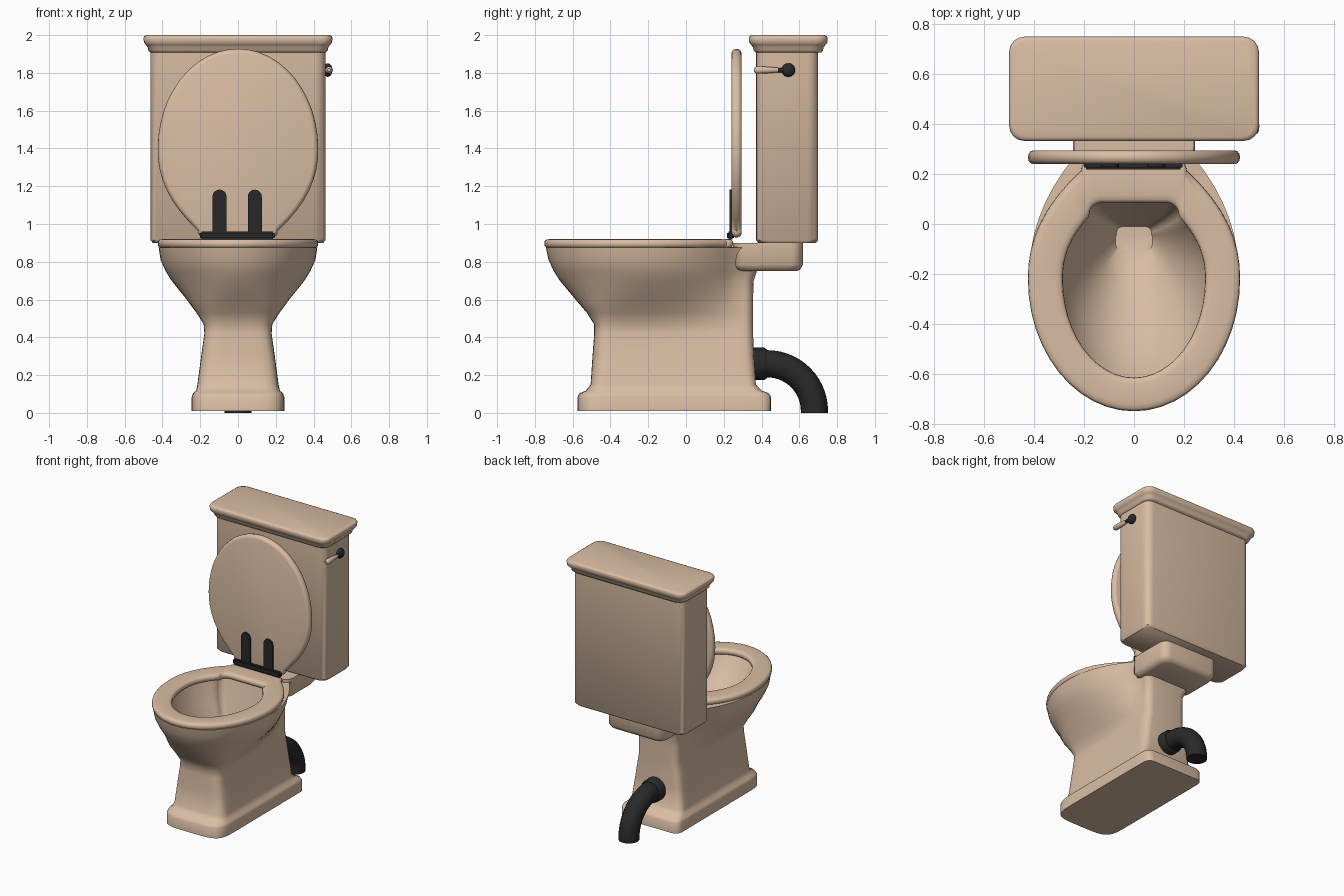
import bpy, bmesh, math
from mathutils import Vector

if "Cube" in bpy.data.objects:
    bpy.data.objects.remove(bpy.data.objects["Cube"])


def material(name, rgb):
    m = bpy.data.materials.new(name)
    m.diffuse_color = (*rgb, 1)
    m.use_nodes = True
    m.node_tree.nodes["Principled BSDF"].inputs["Base Color"].default_value = m.diffuse_color
    return m


CERAMIC = material("beige ceramic", (0.70, 0.51, 0.37))
BLACK = material("black rubber", (0.022, 0.022, 0.022))


def finish(name, bm, mat, angle=45):
    bmesh.ops.recalc_face_normals(bm, faces=bm.faces)
    me = bpy.data.meshes.new(name)
    bm.to_mesh(me)
    bm.free()
    ob = bpy.data.objects.new(name, me)
    bpy.context.collection.objects.link(ob)
    me.materials.append(mat)
    bpy.ops.object.select_all(action='DESELECT')
    ob.select_set(True)
    bpy.context.view_layer.objects.active = ob
    bpy.ops.object.shade_smooth_by_angle(angle=math.radians(angle))
    return ob


def loft(name, rings, mat, closed=False, angle=45):
    """Skin rings of equal point count; cap both ends or join them up."""
    bm = bmesh.new()
    vs = [[bm.verts.new(p) for p in r] for r in rings]
    n = len(vs[0])
    pairs = list(zip(vs, vs[1:])) + ([(vs[-1], vs[0])] if closed else [])
    for a, b in pairs:
        for i in range(n):
            j = (i + 1) % n
            bm.faces.new((a[i], a[j], b[j], b[i]))
    if not closed:
        bm.faces.new(vs[0])
        bm.faces.new(vs[-1])
    return finish(name, bm, mat, angle)


def egg(z, w, yc, yf, wb, yb, y1=1, r=0.05, p=2):
    """Outline with rounded front, tapering behind yc to a squared back."""
    half = []
    for k in range(13):
        t = k * math.pi / 24
        half.append((w * math.sin(t) ** (2 / p),
                     yc - (yc - yf) * max(0, math.cos(t)) ** (2 / p)))
    y1 = min(y1, yb - r - 0.005)
    for k in range(1, 9):
        u = k / 8
        half.append((w + (wb - w) * u ** 2.2, yc + (y1 - yc) * u))
    for k in range(5):
        t = k * math.pi / 8
        half.append((wb - r + r * math.cos(t), yb - r + r * math.sin(t)))
    half.append((0, yb))
    pts = half + [(-x, y) for x, y in half[-2:0:-1]]
    return [Vector((x, y, z)) for x, y in pts]


def outer_ring(z, w, yf, yb):
    """Squarish foot below, turning into an egg shape towards the rim."""
    b = min(1, max(0, (z - .42) / .28))
    wb = w if z < .45 else .168 + .4 * max(0, z - .7)
    return egg(z, w, -.36 + .14 * b, yf, wb, yb, y1=.27, p=4.5 - 2.5 * b)


def inner_ring(t):
    """Bowl interior narrowing from the rim (t=0) to the drain (t=1)."""
    w = .305 - .23 * t ** 1.3
    return egg(.882 - .462 * t, w, -.22 + .15 * t ** 2, -.635 + .5 * t ** 1.3,
               w - .1 * (1 - t) - .005, .10 - .11 * t, y1=.05 - .09 * t, r=.06 - .035 * t)


def round_rect(z, hx, y0, y1, r, steps=4):
    pts = []
    for cx, cy, a in ((hx - r, y1 - r, 0), (r - hx, y1 - r, 90),
                      (r - hx, y0 + r, 180), (hx - r, y0 + r, 270)):
        for k in range(steps + 1):
            t = math.radians(a + 90 * k / steps)
            pts.append(Vector((cx + r * math.cos(t), cy + r * math.sin(t), z)))
    return pts


def rect_stack(name, hx, y0, y1, r, levels):
    """Rounded box whose outline is offset outward by d at each height."""
    loft(name, [round_rect(z, hx + d, y0 - d, y1 + d, r) for z, d in levels], CERAMIC)


def tube(name, path, mat, n=24):
    """Round sweep in the y-z plane; path items are (x, y, z, radius, tangent angle)."""
    rings = []
    for x, y, z, r, a in path:
        up = Vector((0, -math.sin(a), math.cos(a)))
        rings.append([Vector((x, y, z)) + r * (math.cos(t) * Vector((1, 0, 0)) + math.sin(t) * up)
                      for t in (2 * math.pi * i / n for i in range(n))])
    return loft(name, rings, mat)


# pedestal and bowl: outside going up, then over the rim and down inside
outside = [  # height, half width, front, back
    (.01, .245, -.575, .45), (.085, .245, -.575, .45), (.105, .238, -.562, .437),
    (.118, .222, -.53, .40), (.15, .215, -.505, .37), (.30, .195, -.495, .36),
    (.42, .178, -.486, .355), (.47, .182, -.487, .355), (.53, .22, -.525, .355),
    (.60, .272, -.585, .355), (.70, .352, -.668, .358), (.75, .383, -.70, .375),
    (.81, .41, -.728, .39), (.875, .42, -.742, .39)]
loft("pedestal_bowl", [outer_ring(*o) for o in outside] + [inner_ring(k / 6) for k in range(7)], CERAMIC)

# shelf carrying the tank
rect_stack("tank_shelf", .24, .25, .62, .06, ((.75, -.035), (.76, -.015), (.785, 0), (.90, 0)))

# seat ring: rounded profile swept between the outer and inner outlines
seat_out = egg(0, .425, -.22, -.75, .21, .25, r=.03)
seat_in = egg(0, .285, -.22, -.615, .18, .085, y1=.03)
profile = []
for k in range(14):
    t = 2 * math.pi * k / 14
    c, s = math.cos(t), math.sin(t)
    profile.append((.5 + .5 * math.copysign(abs(c) ** .35, c), .8965 + .0245 * math.copysign(abs(s) ** .7, s)))
loft("seat", [[Vector((*a.lerp(b, s).xy, z)) for a, b in zip(seat_out, seat_in)]
              for s, z in profile], CERAMIC, closed=True)

# raised lid: same outline stood on end, with a rounded edge
centre = Vector((0, -.25, 0))
lid = []
for k in range(7):
    t = math.pi * (k / 6 - .5)
    pts = [centre.lerp(p, .95 + .05 * math.cos(t)) for p in seat_out]
    lid.append([Vector((p.x, .2675 + .0275 * math.sin(t), 1.178 - p.y)) for p in pts])
loft("lid", lid, CERAMIC)

# tank and its moulded cover
rect_stack("tank", .463, .37, .70, .055, ((.90, -.011), (.915, 0), (1.92, 0)))
rect_stack("tank_cover", .5, .333, .75, .06, (
    (1.908, -.035), (1.918, -.025), (1.935, -.022), (1.948, -.012), (1.96, -.002),
    (1.985, 0), (1.995, -.004), (2.0, -.015)))

# hinge bar and two straps
bm = bmesh.new()
bmesh.ops.create_cube(bm, size=1)
for v in bm.verts:
    v.co = Vector((v.co.x * .394 - .003, .236 + v.co.y * .036, .94 + v.co.z * .042))
bmesh.ops.bevel(bm, geom=bm.edges[:], offset=.008, segments=2, affect='EDGES')
finish("hinge_bar", bm, BLACK, 30)
for side, x in (("left", -.098), ("right", .089)):
    arc = [(.037 * math.cos(k * math.pi / 10), 1.145 + .037 * math.sin(k * math.pi / 10)) for k in range(11)]
    outline = [(.037, .94)] + arc + [(-.037, .94)]
    loft("hinge_strap_" + side, [[Vector((x + px, y, pz)) for px, pz in outline]
                                 for y in (.229, .25)], BLACK, angle=30)

# flush handle: black knob and neck, beige tapered lever
bm = bmesh.new()
bmesh.ops.create_uvsphere(bm, u_segments=20, v_segments=12, radius=.036)
for v in bm.verts:
    v.co = Vector((.475 + v.co.x * .7, .542 + v.co.y, 1.815 + v.co.z))
finish("handle_knob", bm, BLACK)
tube("handle_neck", [(.482, y, 1.815, .012, 0) for y in (.525, .485)], BLACK, 12)
tube("handle_lever", [(.482, y, 1.815, r, 0) for y, r in (
    (.495, .008), (.485, .013), (.44, .017), (.39, .02), (.37, .018), (.36, .009))], CERAMIC, 14)

# waste pipe with collar
path = [(0, .33, .26, .072, 0)]
for k in range(15):
    a = k / 14 * math.pi / 2
    path.append((0, .43 + .25 * math.sin(a), .01 + .25 * math.cos(a), .072, -a))
path.append((0, .68, 0, .072, -math.pi / 2))
tube("waste_pipe", path, BLACK)
tube("pipe_collar", [(0, y, .26, r, 0) for y, r in ((.34, .085), (.415, .085), (.43, .075))], BLACK)
